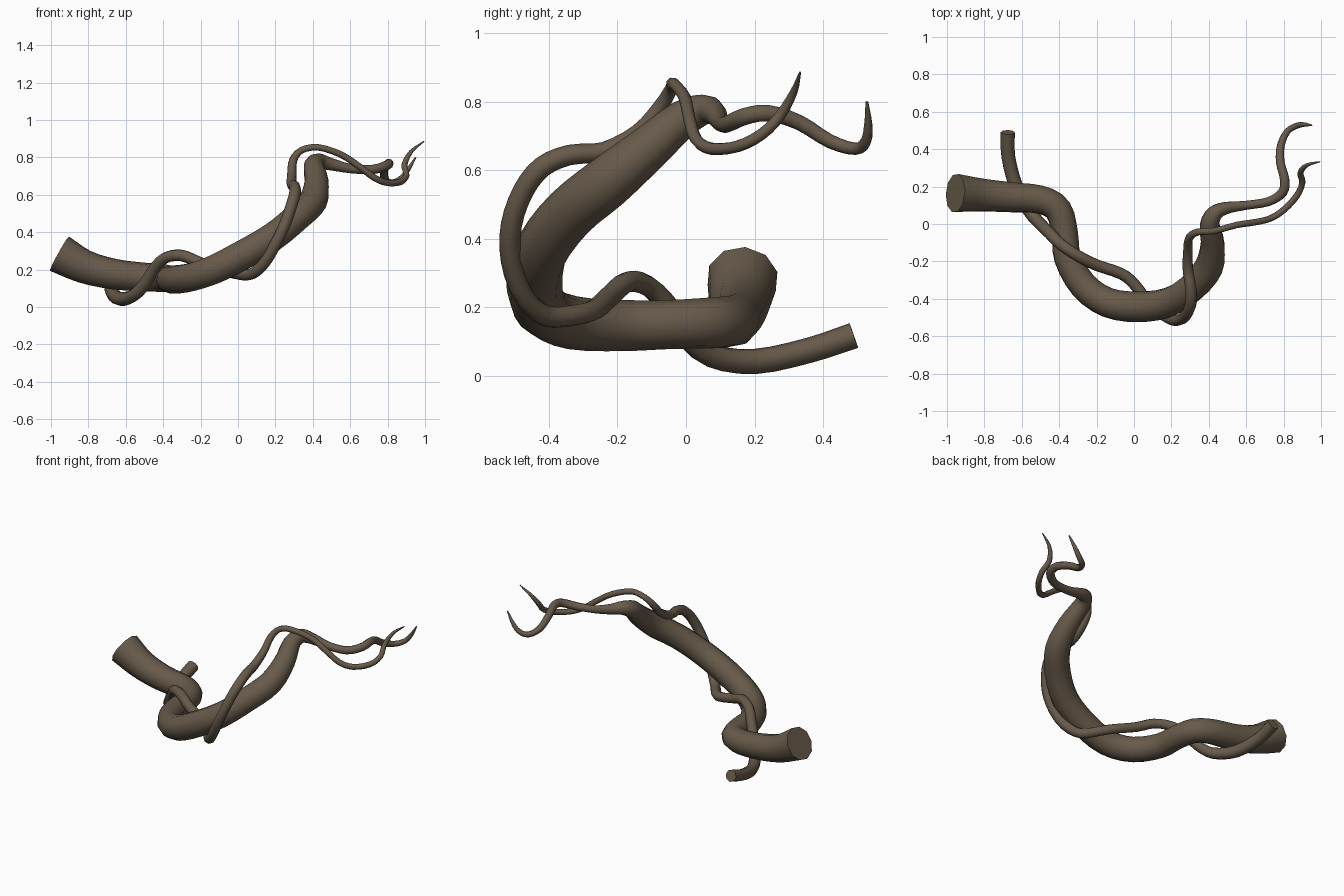
import bpy, bmesh, math
from mathutils import Vector

bark = bpy.data.materials.new("brown bark")
bark.diffuse_color = (0.135, 0.102, 0.068, 1)


def catmull(pts, steps):
    """Smooth path through points of (x, y, z, radius)."""
    p = [Vector(q) for q in pts]
    p = [2 * p[0] - p[1]] + p + [2 * p[-1] - p[-2]]
    out = []
    for i in range(1, len(p) - 2):
        a, b, c, d = p[i - 1:i + 3]
        for k in range(steps):
            t = k / steps
            out.append(0.5 * (2 * b + (c - a) * t + (2 * a - 5 * b + 4 * c - d) * t * t
                              + (3 * b - a - 3 * c + d) * t ** 3))
    return out + [p[-2]]


def branch(name, pts, sides, steps=3):
    """Tapered tube swept along a path without twisting."""
    path = catmull(pts, steps)
    bm = bmesh.new()
    normal, rings = None, []
    for i, q in enumerate(path):
        tan = (path[min(i + 1, len(path) - 1)].to_3d()
               - path[max(i - 1, 0)].to_3d()).normalized()
        if normal is None:
            normal = tan.orthogonal()
        normal = (normal - tan * normal.dot(tan)).normalized()
        side = tan.cross(normal)
        rings.append([bm.verts.new(q.to_3d() + q[3] * (
            normal * math.cos(2 * math.pi * k / sides)
            + side * math.sin(2 * math.pi * k / sides))) for k in range(sides)])
    for a, b in zip(rings, rings[1:]):
        for k in range(sides):
            n = (k + 1) % sides
            bm.faces.new((a[k], a[n], b[n], b[k]))
    bm.faces.new(rings[0][::-1])
    bm.faces.new(rings[-1])
    bmesh.ops.recalc_face_normals(bm, faces=bm.faces)
    me = bpy.data.meshes.new(name)
    bm.to_mesh(me)
    bm.free()
    me.materials.append(bark)
    ob = bpy.data.objects.new(name, me)
    bpy.context.collection.objects.link(ob)
    bpy.context.view_layer.objects.active = ob
    ob.select_set(True)
    bpy.ops.object.shade_smooth_by_angle(angle=math.radians(50))
    ob.select_set(False)


# thick main branch, thinning to a curled tip
branch("main_branch", [
    (-.955, .165, .285, .105), (-.82, .155, .215, .09), (-.66, .143, .175, .082),
    (-.5, .13, .16, .077), (-.405, .075, .155, .075), (-.37, -.05, .15, .072),
    (-.355, -.18, .147, .075), (-.27, -.33, .155, .078), (-.14, -.42, .195, .08),
    (.02, -.443, .275, .082), (.18, -.42, .37, .08), (.31, -.34, .475, .078),
    (.4, -.23, .565, .077), (.42, -.11, .665, .066), (.405, -.01, .75, .055),
    (.43, .055, .778, .044), (.49, .085, .765, .034), (.6, .1, .74, .025),
    (.72, .12, .735, .025), (.795, .17, .757, .026), (.805, .24, .767, .025),
    (.782, .33, .74, .023), (.785, .42, .685, .021), (.82, .495, .663, .018),
    (.87, .525, .685, .016), (.91, .532, .735, .012), (.95, .528, .8, .004)], 10)

# thin vine wound round the branch, with its own curled tip
branch("winding_vine", [
    (-.675, .49, .118, .038), (-.672, .36, .075, .037), (-.63, .2, .042, .037),
    (-.56, .07, .06, .035), (-.5, 0, .12, .033), (-.45, -.05, .2, .032),
    (-.39, -.11, .262, .031), (-.3, -.17, .275, .031), (-.2, -.22, .235, .031),
    (-.07, -.265, .195, .031), (0, -.32, .178, .031), (.07, -.41, .175, .031),
    (.14, -.475, .235, .031), (.2, -.51, .335, .031), (.25, -.51, .44, .031),
    (.285, -.475, .54, .031), (.305, -.42, .61, .031), (.303, -.34, .645, .03),
    (.288, -.24, .655, .028), (.288, -.14, .71, .025), (.295, -.075, .785, .022),
    (.34, -.043, .838, .019), (.43, -.037, .853, .018), (.55, -.005, .815, .018),
    (.65, .01, .75, .018), (.73, .03, .69, .018), (.8, .075, .663, .018),
    (.87, .15, .67, .018), (.9, .22, .705, .017), (.89, .275, .76, .016),
    (.925, .315, .83, .011), (.995, .333, .886, .003)], 8)
